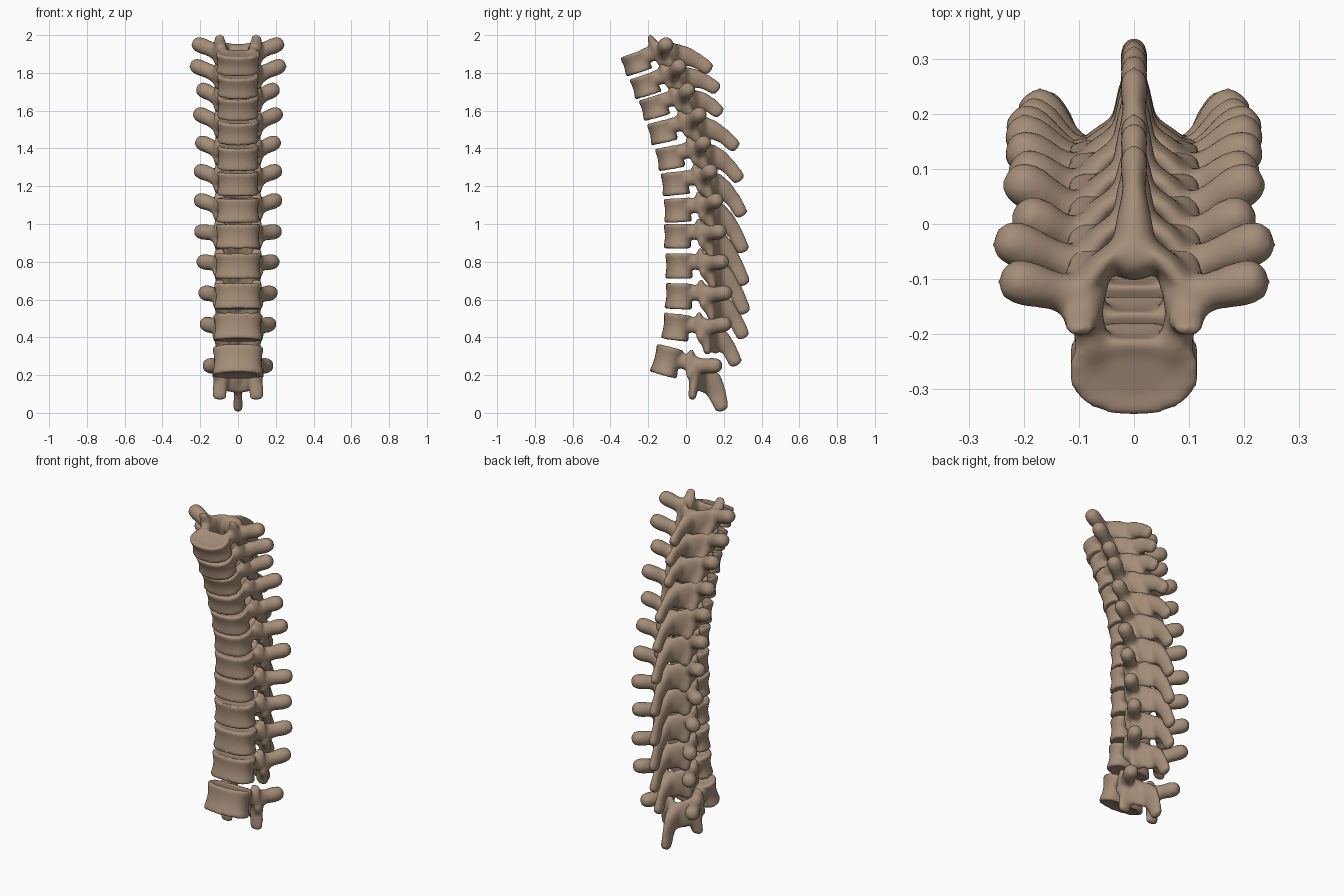
import bpy, bmesh, math
from mathutils import Vector, Matrix

if "Cube" in bpy.data.objects:
    bpy.data.objects.remove(bpy.data.objects["Cube"])

bone = bpy.data.materials.new("tan_bone")
bone.diffuse_color = (0.38, 0.27, 0.19, 1)
bone.use_nodes = True
bone.node_tree.nodes["Principled BSDF"].inputs["Base Color"].default_value = bone.diffuse_color
N = 20

# body y, z, tilt | transverse tip x, y, z | spinous tip y, z   (top to bottom)
SPINE = [
    (-.257, 1.855, 18, .208, -.105, 1.950, .115, 1.825),
    (-.208, 1.735, 17, .218, -.035, 1.835, .155, 1.720),
    (-.160, 1.620, 15, .185, .010, 1.710, .170, 1.595),
    (-.118, 1.490, 13, .200, .072, 1.580, .255, 1.415),
    (-.076, 1.352, 10, .190, .095, 1.430, .275, 1.245),
    (-.050, 1.215, 6, .197, .130, 1.280, .290, 1.060),
    (-.037, 1.073, 2, .197, .160, 1.125, .299, .870),
    (-.038, .935, 0, .195, .178, .960, .303, .695),
    (-.030, .777, 0, .182, .190, .800, .306, .545),
    (-.030, .617, -3, .172, .208, .635, .300, .415),
    (-.045, .453, -7, .165, .205, .470, .260, .270),
    (-.095, .272, -15, .150, .155, .250, .188, .030),
]


def skin_rings(bm, rings):
    """Join point rings into a closed surface."""
    loops = [[bm.verts.new(p) for p in r] for r in rings]
    for a, b in zip(loops, loops[1:]):
        for i in range(N):
            j = (i + 1) % N
            bm.faces.new((a[i], a[j], b[j], b[i]))
    bm.faces.new(loops[0][::-1])
    bm.faces.new(loops[-1])


def tube(bm, pts):
    """Round-ended tube; each point is (position, radius_up, radius_side)."""
    P = [(Vector(p), a, b) for p, a, b in pts]
    d0 = (P[0][0] - P[1][0]).normalized()
    d1 = (P[-1][0] - P[-2][0]).normalized()

    def dome(end, d):
        p, a, b = end
        r = min(a, b)
        return [(p + d * r * k, a * s, b * s) for k, s in ((.5, .87), (.85, .5))]

    full = dome(P[0], d0)[::-1] + P + dome(P[-1], d1)
    axis = (P[-1][0] - P[0][0]).normalized()
    ref = Vector((0, 1, 0)) if abs(axis.z) > .85 else Vector((0, 0, 1))
    rings = []
    for i, (c, a, b) in enumerate(full):
        t = (full[min(i + 1, len(full) - 1)][0] - full[max(i - 1, 0)][0]).normalized()
        u = (ref - t * ref.dot(t)).normalized()
        v = u.cross(t)
        rings.append([c + u * a * math.cos(k * math.tau / N) + v * b * math.sin(k * math.tau / N)
                      for k in range(N)])
    skin_rings(bm, rings)


def body(bm, M, w, d, h):
    """Waisted drum with a hollowed back and dished ends."""
    rings = []
    for zf, s in ((-.42, .55), (-.47, .8), (-.5, .94), (-.42, 1), (-.22, .93), (0, .9),
                  (.22, .93), (.42, 1), (.5, .94), (.47, .8), (.42, .55)):
        ring = []
        for k in range(N):
            c, q = math.cos(k * math.tau / N), math.sin(k * math.tau / N)
            e = .92 if q < 0 else .75
            x = math.copysign(abs(c) ** e, c)
            y = math.copysign(abs(q) ** e, q) * d
            if q > 0:
                y -= .015 * (1 - x * x)
            ring.append(M @ Vector((x * w * s, y * s, zf * h)))
        rings.append(ring)
    skin_rings(bm, rings)


for n, (y, z, tilt, tx, ty, tz, sy, sz) in enumerate(SPINE):
    f = n / 11
    M = Matrix.Translation((0, y, z)) @ Matrix.Rotation(math.radians(tilt), 4, 'X')
    L = lambda *p: M @ Vector(p)
    last = n == 11
    w = .114 + .024 * max(0, f - .45) / .55 + (.006 if n == 0 else 0)
    h = .114 + .036 * f + (.012 if last else 0)
    bm = bmesh.new()
    body(bm, M, w, .082, h)

    # spinous process, broad at the root like a roof ridge
    root, tip = L(0, .2, -.015), Vector((0, sy, sz))
    bow = Vector((0, .01, .01))
    g = 1.25 if last else 1
    tube(bm, [(root, .055, .045), (root.lerp(tip, .3) + bow, .05 * g, .034),
              (root.lerp(tip, .65) + bow, .042 * g, .021), (tip, .038, .026)])

    for s in (-1, 1):
        # pedicle
        tube(bm, [(L(s * .075, .04, .022), .04, .03), (L(s * .092, .14, .022), .046, .03)])
        # lamina sloping to the midline
        tube(bm, [(L(s * .102, .135, .0), .065, .028), (L(s * .065, .178, -.03), .084, .025),
                  (L(0, .222, -.05), .07, .024)])
        # transverse process with knobbed tip
        a, b = L(s * .09, .132, .01), Vector((s * tx, ty, tz))
        tube(bm, [(a, .055, .038), (a.lerp(b, .5), .04, .035), (a.lerp(b, .85), .043, .042),
                  (b, .041, .041)])
        # upper and lower joint processes
        top = .11 if n == 0 else .085
        tube(bm, [(L(s * .095, .12, .01), .042, .036), (L(s * .095, .11, top * .6), .028, .034),
                  (L(s * .098, .105, top), .013, .027)])
        low = -.145 if last else -.105
        tube(bm, [(L(s * .088, .15, .01), .032, .042),
                  (L(s * (.098 if last else .082), .172, low), .022, .038)])

    bmesh.ops.recalc_face_normals(bm, faces=bm.faces)
    me = bpy.data.meshes.new("vertebra")
    bm.to_mesh(me)
    bm.free()
    me.materials.append(bone)
    ob = bpy.data.objects.new("vertebra_%02d" % (n + 1), me)
    bpy.context.collection.objects.link(ob)
    # fuse the parts and soften the joins
    r = ob.modifiers.new("fuse", 'REMESH')
    r.mode = 'VOXEL'
    r.voxel_size = .0095
    r.use_smooth_shade = True
    m = ob.modifiers.new("soften", 'SMOOTH')
    m.factor, m.iterations = .5, 9
